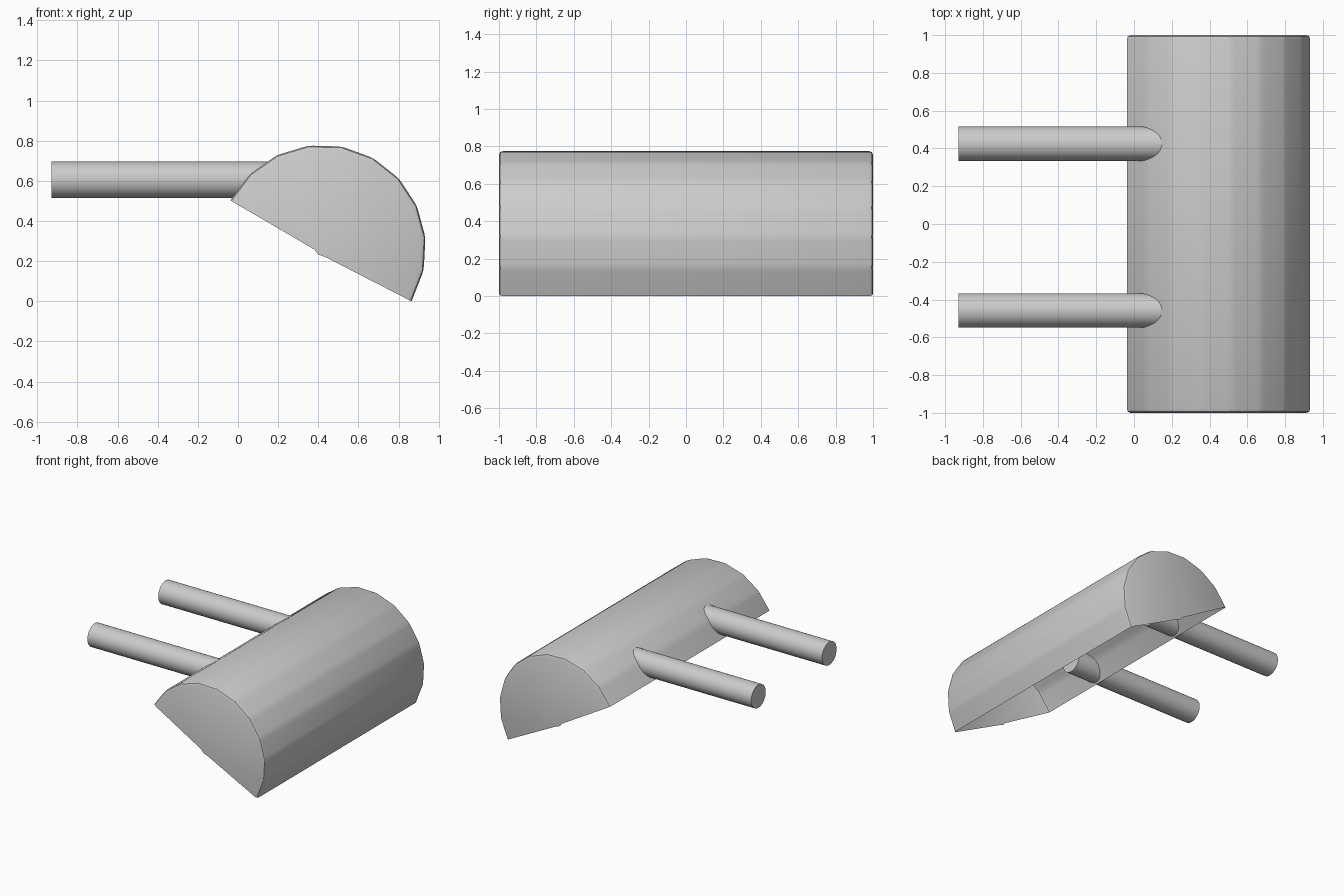
import bpy, bmesh, math

if "Cube" in bpy.data.objects:
    bpy.data.objects.remove(bpy.data.objects["Cube"])

def finish(name, bm, angle):
    bmesh.ops.recalc_face_normals(bm, faces=bm.faces[:])
    mesh = bpy.data.meshes.new(name)
    bm.to_mesh(mesh)
    bm.free()
    ob = bpy.data.objects.new(name, mesh)
    bpy.context.collection.objects.link(ob)
    bpy.ops.object.select_all(action='DESELECT')
    ob.select_set(True)
    bpy.context.view_layer.objects.active = ob
    bpy.ops.object.shade_smooth_by_angle(angle=math.radians(angle))
    return ob

# Hollow half-drum shell: ten facets, two end caps, open underneath
bm = bmesh.new()
CX, CZ, R, FACETS = 0.42, 0.265, 0.517, 10
arc = []
for i in range(FACETS + 1):
    a = math.radians(152.4 - 18.3 * i)
    arc.append((CX + R * math.cos(a), CZ + R * math.sin(a)))
notch = [(0.44, 0.22), (0.40, 0.235), (0.38, 0.26)]  # small kink under each cap
ends = []
for y in (-1, 1):
    ring = [bm.verts.new((x, y, z)) for x, z in arc]
    kink = [bm.verts.new((x, y, z)) for x, z in notch]
    bm.faces.new(ring + kink)
    ends.append(ring)
for i in range(FACETS):
    a, b = ends
    bm.faces.new((a[i], a[i + 1], b[i + 1], b[i]))
bmesh.ops.recalc_face_normals(bm, faces=bm.faces[:])
inner = [e for e in bm.edges if len(e.link_faces) == 2]
bmesh.ops.bevel(bm, geom=inner, offset=0.022, offset_type='OFFSET',
                segments=2, profile=0.5, affect='EDGES', clamp_overlap=True)
shell = finish("drum_shell", bm, 40)
low = min(v.co.z for v in shell.data.vertices)
for v in shell.data.vertices:
    v.co.z -= low

# Two mounting rods passing through the shell wall
def rod(name, y, x0=-0.93, x1=0.21, z=0.605, radius=0.091):
    bpy.ops.mesh.primitive_cylinder_add(
        vertices=32, radius=radius, depth=x1 - x0,
        location=((x0 + x1) / 2, y, z), rotation=(0, math.pi / 2, 0))
    ob = bpy.context.object
    ob.name = name
    bpy.ops.object.shade_smooth_by_angle(angle=math.radians(40))

rod("mounting_rod_back", 0.425)
rod("mounting_rod_front", -0.458)
